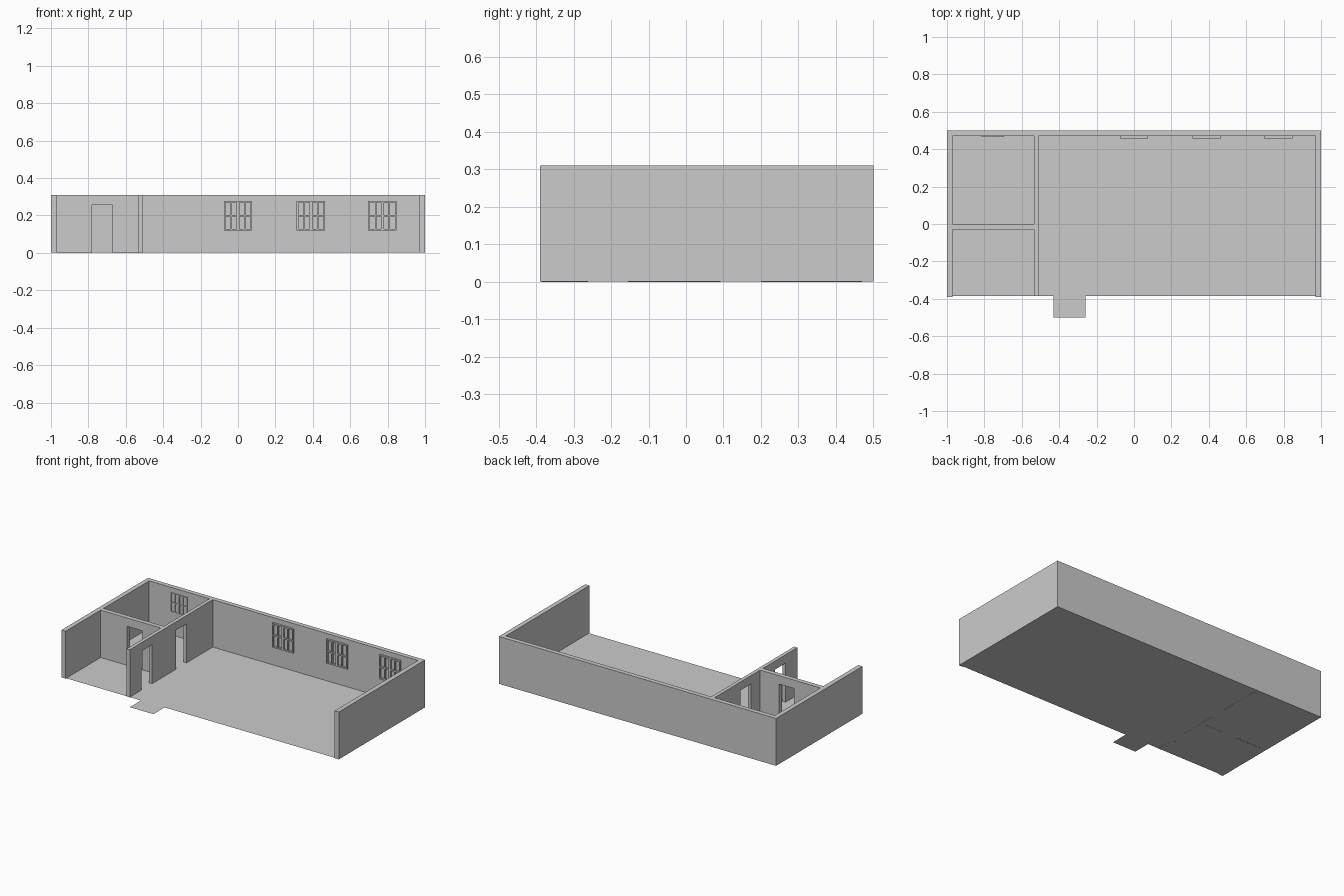
import bpy, bmesh
from mathutils import Vector

if "Cube" in bpy.data.objects:
    bpy.data.objects.remove(bpy.data.objects["Cube"])

H = 0.31          # wall height
DOOR = 0.255      # door height
FLOOR = 0.001


def finish(name, bm):
    bmesh.ops.recalc_face_normals(bm, faces=bm.faces)
    mesh = bpy.data.meshes.new(name)
    bm.to_mesh(mesh)
    bm.free()
    obj = bpy.data.objects.new(name, mesh)
    bpy.context.collection.objects.link(obj)
    return obj


def extrude_profile(name, points, vec):
    bm = bmesh.new()
    face = bm.faces.new([bm.verts.new(p) for p in points])
    if Vector(vec).length > 0:
        res = bmesh.ops.extrude_face_region(bm, geom=[face], use_keep_orig=True)
        moved = [v for v in res["geom"] if isinstance(v, bmesh.types.BMVert)]
        bmesh.ops.translate(bm, verts=moved, vec=vec)
    return finish(name, bm)


def door_profile(start, end, doors):
    # wall elevation outline with door notches cut up from the bottom edge
    pts = [(start, H), (start, 0)]
    for a, b in doors:
        pts += [(a, 0), (a, DOOR), (b, DOOR), (b, 0)]
    return pts + [(end, 0), (end, H)]


def add_box(bm, x0, x1, y0, y1, z0, z1):
    verts = bmesh.ops.create_cube(bm, size=1)["verts"]
    bmesh.ops.scale(bm, verts=verts, vec=(x1 - x0, y1 - y0, z1 - z0))
    bmesh.ops.translate(bm, verts=verts,
                        vec=((x0 + x1) / 2, (y0 + y1) / 2, (z0 + z1) / 2))


def window(name, cx, z0, w, h, depth):
    bm = bmesh.new()
    t = w * 0.055
    wall = 0.47
    # outer frame and vertical bars, thicker in the middle
    for i in range(5):
        x = cx - w / 2 + t / 2 + i * (w - t) / 4
        half = t * (0.9 if i == 2 else 0.5)
        add_box(bm, x - half, x + half, wall - depth, wall + 0.002, z0, z0 + h)
    # sill, middle and top rails
    for i in range(3):
        z = z0 + i * (h - t) / 2
        add_box(bm, cx - w / 2, cx + w / 2, wall - depth * 0.97, wall + 0.002, z, z + t)
    return finish(name, bm)


# floor sheet with doorstep tab
floor = [(-1, -0.385), (-0.43, -0.385), (-0.43, -0.5), (-0.26, -0.5),
         (-0.26, -0.385), (1, -0.385), (1, 0.5), (-1, 0.5)]
extrude_profile("floor", [(x, y, FLOOR) for x, y in floor], (0, 0, 0))

# U-shaped outer walls
half = [(1, -0.39), (1, 0.5)]
inner = [(0.97, 0.47), (0.97, -0.39)]
outline = half + [(-x, y) for x, y in half[::-1]] + \
    [(-x, y) for x, y in inner[::-1]] + inner
extrude_profile("outer_walls", [(x, y, FLOOR) for x, y in outline], (0, 0, H - FLOOR))

# partition with two doorways
extrude_profile("partition_wall",
                [(-0.535, y, z) for y, z in door_profile(
                    -0.385, 0.47, [(-0.262, -0.155), (0.092, 0.2)])],
                (0.024, 0, 0))

# cross wall between the two small rooms
extrude_profile("cross_wall",
                [(x, -0.03, z) for x, z in door_profile(-0.97, -0.535, [(-0.78, -0.67)])],
                (0, 0.03, 0))

# windows on the inside of the back wall
for n, cx in enumerate((0.0, 0.39, 0.772)):
    window(f"hall_window_{n + 1}", cx, 0.12, 0.152, 0.158, 0.012)
window("small_window", -0.755, 0.15, 0.122, 0.127, 0.006)
